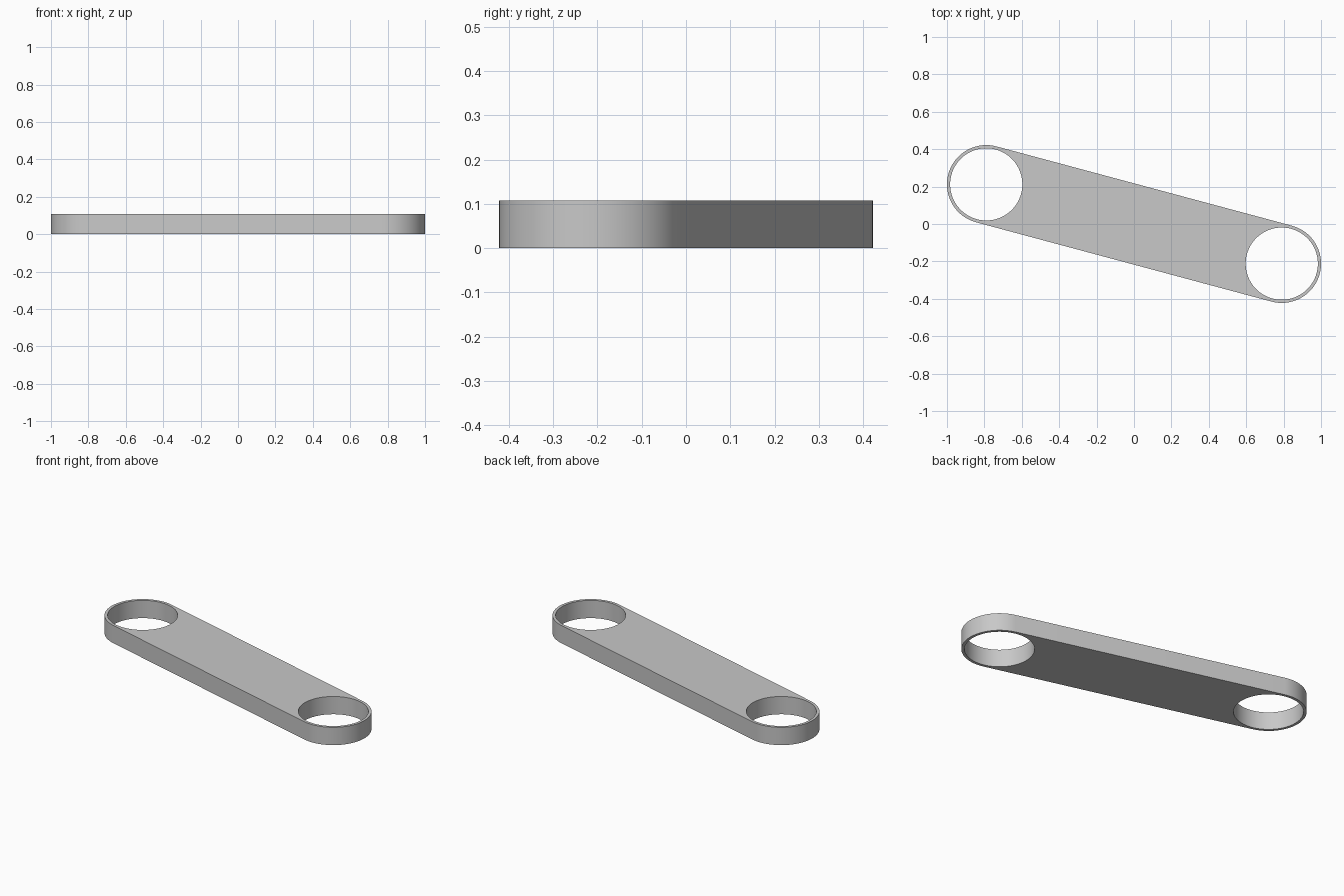
import bpy
import bmesh
from math import atan2, cos, sin, pi, radians
from mathutils import Vector

cube = bpy.data.objects.get("Cube")
if cube:
    bpy.data.objects.remove(cube, do_unlink=True)

HEIGHT = 0.108
OUTER_R = 0.21
HOLE_R = 0.193
END = Vector((0.79, -0.212))       # centre of the left ring; the right one is opposite
STEPS = 48                         # segments per half turn


def arc(centre, radius, start, sweep, count):
    return [centre + radius * Vector((cos(start + sweep * i / count),
                                      sin(start + sweep * i / count)))
            for i in range(count)]


def add_wall(bm, outline):
    """Raise a closed outline into a wall; return its bottom and top edges."""
    low, high = ([bm.verts.new((p.x, p.y, z)) for p in outline] for z in (0, HEIGHT))
    n = len(outline)
    for i in range(n):
        j = (i + 1) % n
        bm.faces.new((low[i], low[j], high[j], high[i]))
    return [[bm.edges.get((ring[i], ring[(i + 1) % n])) for i in range(n)]
            for ring in (low, high)]


# Outline with rounded ends, and one large hole in each end
axis = atan2(END.y, END.x)
outline = []
for centre, turn in ((END, axis - pi / 2), (-END, axis + pi / 2)):
    outline += arc(centre, OUTER_R, turn, pi, STEPS)
    outline.append(centre + OUTER_R * Vector((cos(turn + pi), sin(turn + pi))))
holes = [arc(c, HOLE_R, axis, 2 * pi, 2 * STEPS) for c in (END, -END)]

# Walls, then the flat bottom and top between them
bm = bmesh.new()
rims = [add_wall(bm, loop) for loop in [outline] + holes]
for level, direction in ((0, -1), (1, 1)):
    edges = [e for rim in rims for e in rim[level]]
    bmesh.ops.triangle_fill(bm, edges=edges, use_beauty=True,
                            normal=(0, 0, direction))
bmesh.ops.recalc_face_normals(bm, faces=bm.faces)
mesh = bpy.data.meshes.new("link_arm")
bm.to_mesh(mesh)
bm.free()

# Plain grey finish
grey = bpy.data.materials.new("plain grey")
grey.use_nodes = True
colour = (0.58, 0.58, 0.58, 1)
grey.diffuse_color = colour
grey.node_tree.nodes["Principled BSDF"].inputs["Base Color"].default_value = colour
mesh.materials.append(grey)

arm = bpy.data.objects.new("link_arm", mesh)
bpy.context.collection.objects.link(arm)
bpy.ops.object.select_all(action="DESELECT")
arm.select_set(True)
bpy.context.view_layer.objects.active = arm
bpy.ops.object.shade_smooth_by_angle(angle=radians(30))
